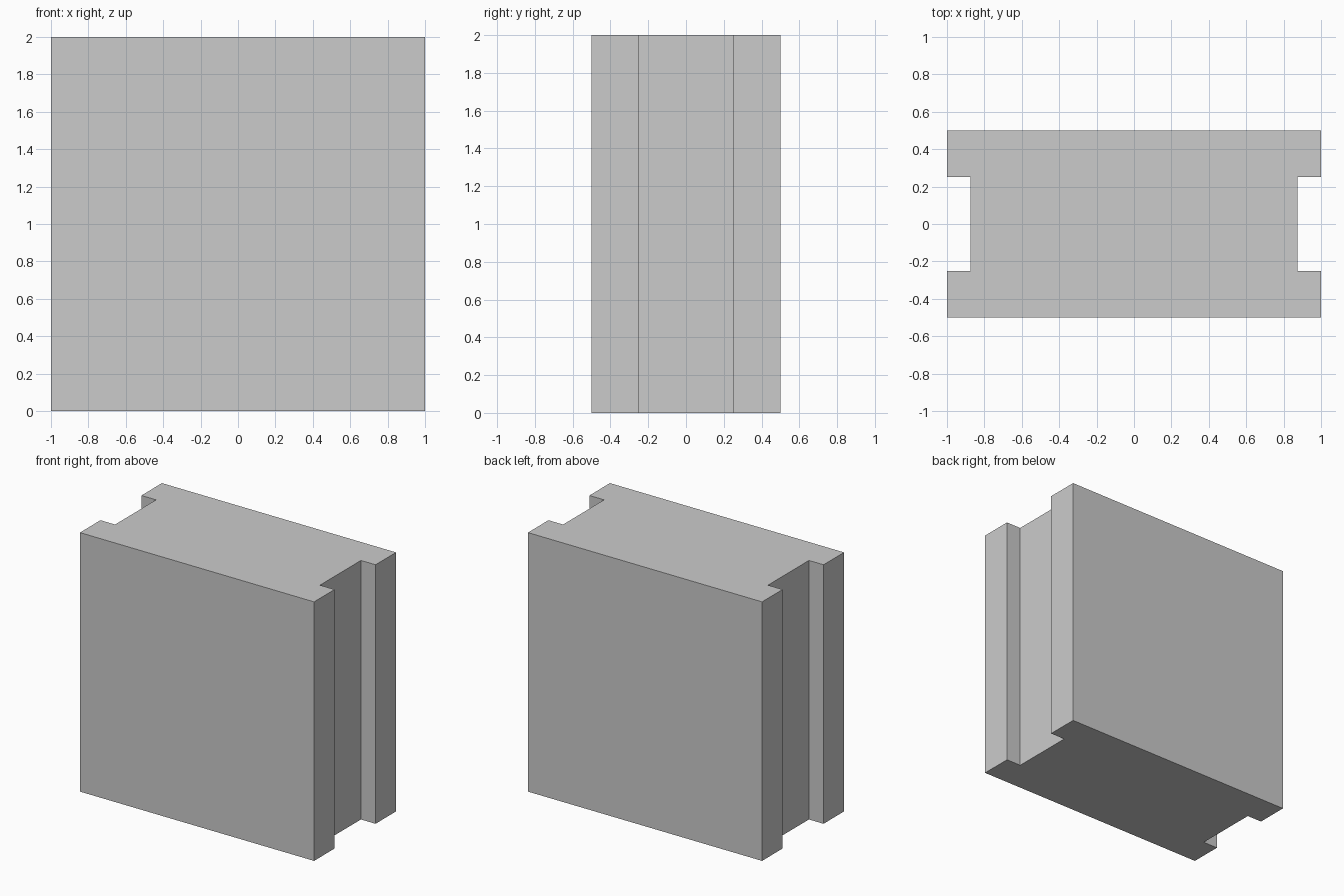
import bpy
import bmesh

if "Cube" in bpy.data.objects:
    bpy.data.objects.remove(bpy.data.objects["Cube"])

HALF_X, HALF_Y, HEIGHT = 1.0, 0.5, 2.0
GROOVE_X, GROOVE_Y = 0.875, 0.25

# Right half of the plan outline, front to back, with the side groove
right = [(HALF_X, -HALF_Y), (HALF_X, -GROOVE_Y), (GROOVE_X, -GROOVE_Y),
         (GROOVE_X, GROOVE_Y), (HALF_X, GROOVE_Y), (HALF_X, HALF_Y)]
# Rotating the half by 180 degrees completes the outline
outline = right + [(-x, -y) for x, y in right]

# Extrude the outline upwards into a solid block
bm = bmesh.new()
base = bm.faces.new([bm.verts.new((x, y, 0)) for x, y in outline])
ext = bmesh.ops.extrude_face_region(bm, geom=[base], use_keep_orig=True)
top = [v for v in ext["geom"] if isinstance(v, bmesh.types.BMVert)]
bmesh.ops.translate(bm, verts=top, vec=(0, 0, HEIGHT))
bmesh.ops.recalc_face_normals(bm, faces=bm.faces)

mesh = bpy.data.meshes.new("grooved_block")
bm.to_mesh(mesh)
bm.free()
block = bpy.data.objects.new("grooved_block", mesh)
bpy.context.collection.objects.link(block)
